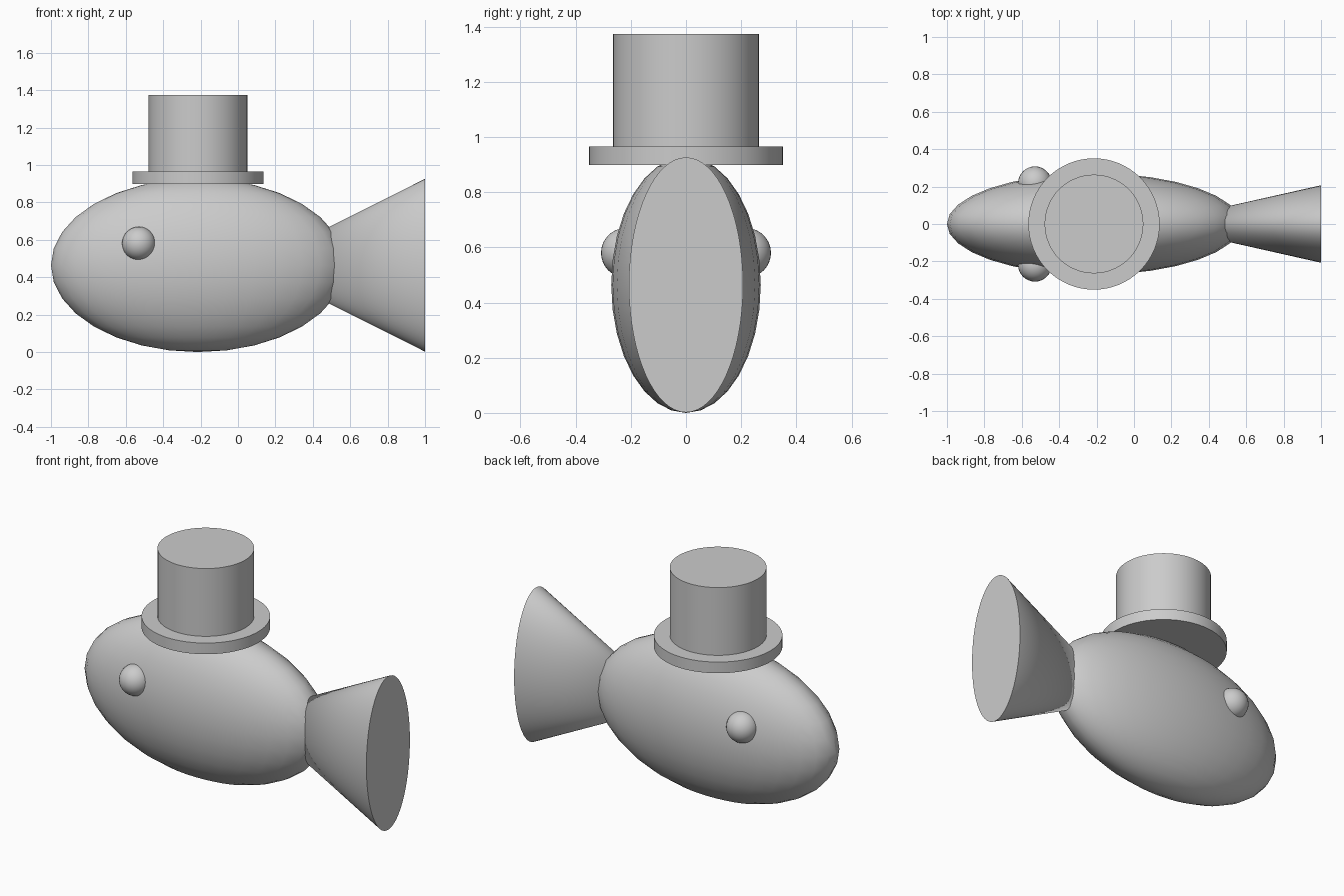
import bpy
import math

if "Cube" in bpy.data.objects:
    bpy.data.objects.remove(bpy.data.objects["Cube"])


def finish(name, scale=(1, 1, 1)):
    """Name the new object, bake its scale and smooth it, keeping hard rims."""
    ob = bpy.context.object
    ob.name = name
    ob.scale = scale
    bpy.ops.object.transform_apply(location=False, rotation=True, scale=True)
    bpy.ops.object.shade_smooth_by_angle(angle=math.radians(30))
    return ob


def ball(name, loc, radii):
    bpy.ops.mesh.primitive_uv_sphere_add(segments=32, ring_count=16, radius=1, location=loc)
    return finish(name, radii)


def disc(name, x, r, z0, z1):
    bpy.ops.mesh.primitive_cylinder_add(vertices=64, radius=r, depth=z1 - z0,
                                        location=(x, 0, (z0 + z1) / 2))
    return finish(name)


CX = -0.214   # body and hat centre
CZ = 0.464    # body and tail mid height

# Fish body
ball("body", (CX, 0, CZ), (0.786, 0.271, 0.464))

# Eyes on both sides
for side, label in ((-1, "front"), (1, "back")):
    ball("eye_" + label, (-0.53, side * 0.218, 0.58), (0.09, 0.09, 0.09))

# Tail: flattened cone, wide end at x = 1, point buried in the body
tip, end = 0.08, 1.0
bpy.ops.mesh.primitive_cone_add(vertices=64, radius1=1, radius2=0, depth=end - tip,
                                location=((tip + end) / 2, 0, CZ),
                                rotation=(0, -math.pi / 2, 0))
bpy.ops.object.transform_apply(location=False, rotation=True, scale=False)
finish("tail", (1, 0.207, 0.462))

# Top hat
disc("hat_brim", CX, 0.351, 0.898, 0.965)
disc("hat_crown", CX, 0.264, 0.93, 1.373)
